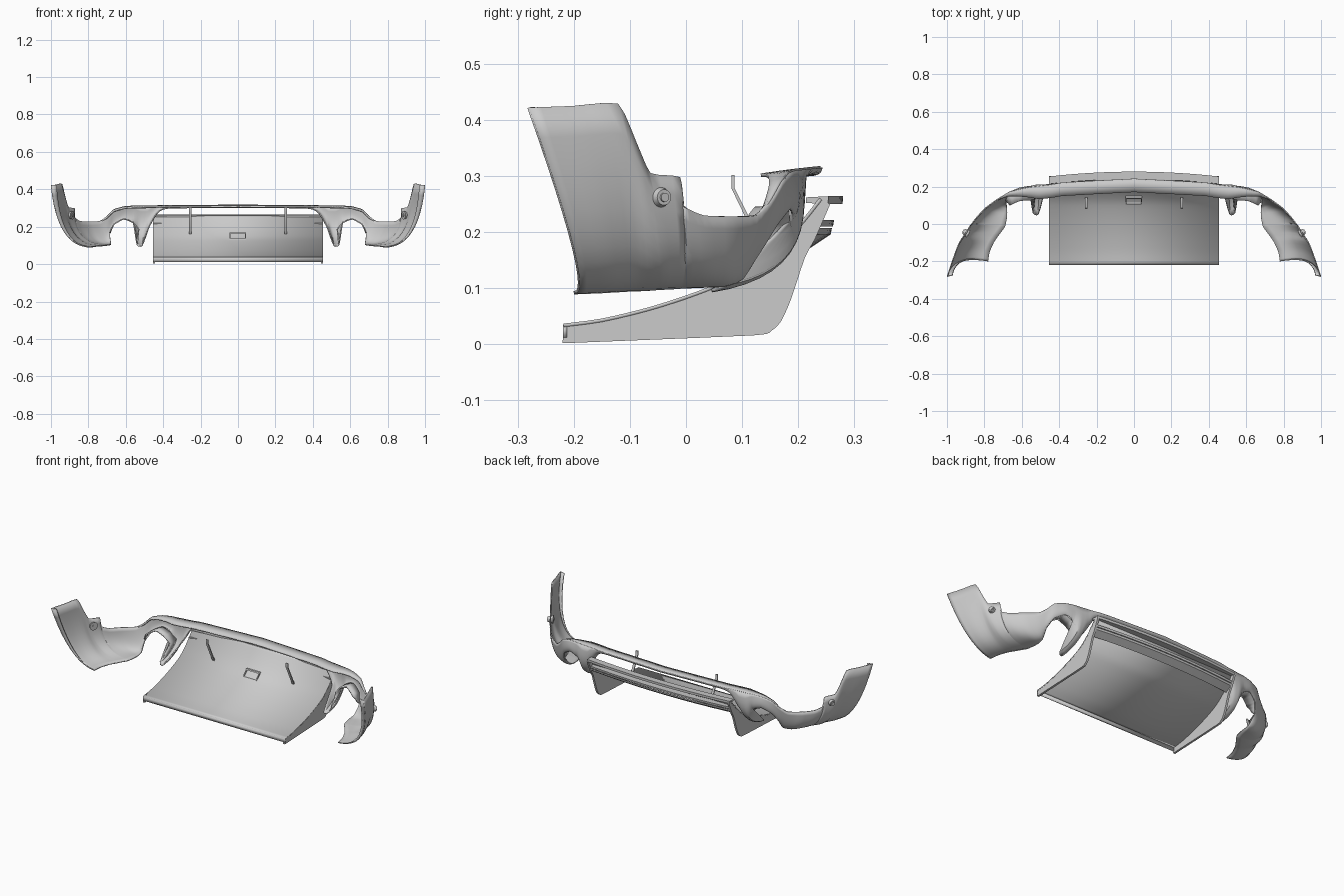
import bpy
import bmesh
from mathutils import Vector

if "Cube" in bpy.data.objects:
    bpy.data.objects.remove(bpy.data.objects["Cube"], do_unlink=True)

grey = bpy.data.materials.new("light grey plastic")
grey.use_nodes = True
colour = (0.6, 0.6, 0.6, 1)
grey.diffuse_color = colour
grey.node_tree.nodes["Principled BSDF"].inputs["Base Color"].default_value = colour


def finish(name, bm, mirror=False, thickness=0.0, angle=0.6):
    """Turn a bmesh into a shaded object, optionally mirrored and thickened."""
    bmesh.ops.recalc_face_normals(bm, faces=bm.faces)
    mesh = bpy.data.meshes.new(name)
    bm.to_mesh(mesh)
    bm.free()
    mesh.materials.append(grey)
    obj = bpy.data.objects.new(name, mesh)
    bpy.context.collection.objects.link(obj)
    if mirror:
        obj.modifiers.new("mirror", "MIRROR").use_clip = True
    if thickness:
        solid = obj.modifiers.new("thickness", "SOLIDIFY")
        solid.thickness = thickness
        solid.offset = 0
    bpy.ops.object.select_all(action="DESELECT")
    obj.select_set(True)
    bpy.context.view_layer.objects.active = obj
    bpy.ops.object.shade_smooth_by_angle(angle=angle)


def sheet(name, rows, closed=False, **options):
    """Skin a grid of points; closed joins each row into a capped loop."""
    bm = bmesh.new()
    grid = [[bm.verts.new(p) for p in row] for row in rows]
    count = len(rows[0])
    for a, b in zip(grid, grid[1:]):
        for i in range(count if closed else count - 1):
            j = (i + 1) % count
            bm.faces.new((a[i], a[j], b[j], b[i]))
    if closed:
        bm.faces.new(grid[0])
        bm.faces.new(grid[-1])
    bmesh.ops.remove_doubles(bm, verts=bm.verts, dist=0.0002)
    finish(name, bm, **options)


def smooth_path(points, tension=0.25, steps=3):
    """Smooth curve through the given points."""
    pts = [Vector(p) for p in points]
    pts = [pts[0]] + pts + [pts[-1]]
    result = []
    for a, b, c, d in zip(pts, pts[1:], pts[2:], pts[3:]):
        m, n = (c - a) * tension, (d - b) * tension
        for k in range(steps):
            t = k / steps
            result.append(b + m * t + (3 * (c - b) - 2 * m - n) * t ** 2
                          + (2 * (b - c) + m + n) * t ** 3)
    return result + [pts[-1]]


# Bumper guide edges, from the wheel arch to the middle
top_edge = [
    (.998, -.28, .422), (.97, -.2, .425), (.943, -.122, .429), (.925, -.09, .36),
    (.908, -.065, .305), (.875, -.012, .298), (.873, -.007, .248), (.845, .03, .23),
    (.8, .08, .228), (.74, .125, .23), (.7, .15, .255), (.665, .17, .29),
    (.61, .185, .306), (.56, .195, .31), (.52, .2, .31), (.48, .205, .311),
    (.46, .207, .311), (.42, .213, .312), (.37, .22, .313), (0, .24, .315)]
belly = [
    (.965, -.16, .085), (.955, -.115, .09), (.93, -.07, .09), (.92, -.045, .09),
    (.905, -.025, .09), (.88, .01, .09), (.857, .012, .092), (.83, .045, .092),
    (.78, .09, .09), (.72, .115, .11), (.7, .135, .17), (.67, .17, .23),
    (.61, .2, .26), (.555, .21, .24), (.535, .24, .13), (.505, .235, .13),
    (.47, .22, .24), (.425, .215, .29), (.37, .22, .303), (0, .24, .305)]
low_edge = [
    (.78, -.2, .092), (.772, -.15, .094), (.75, -.1, .097), (.73, -.07, .098),
    (.715, -.05, .1), (.693, -.02, .102), (.688, -.01, .103), (.68, .03, .105),
    (.678, .06, .107), (.68, .09, .115), (.685, .13, .165), (.663, .16, .213),
    (.61, .183, .242), (.56, .185, .222), (.54, .06, .105), (.512, .05, .1),
    (.475, .18, .2), (.43, .19, .275), (.37, .205, .3), (0, .225, .303)]


def section(top, mid, low, count=12):
    """Rounded bumper section between its two edges."""
    ts = [i / count for i in range(count + 1)]
    return [top * (1 - t) ** 2 + mid * 2 * t * (1 - t) + low * t * t for t in ts]


skin = [section(*guides) for guides in zip(*map(smooth_path, (top_edge, belly, low_edge)))]
sheet("bumper_skin", skin, mirror=True, thickness=0.006)

# Return flange around the wheel arch, fading out at the bottom
arch = skin[0]
sheet("arch_flange", [[p, p + Vector((-.028, .008, 0)) * (1 - i / len(arch))]
                      for i, p in enumerate(arch)], mirror=True, thickness=0.006)

# Flat ledge along the top of the middle span
ledge = []
for row in skin:
    edge = row[0]
    depth = min(0.069, 0.3 * (0.735 - edge.x))
    if depth > 0:
        ledge.append([edge, edge + Vector((0, -depth / 2, -.004)),
                      edge + Vector((0, -depth, -.009))])
sheet("bumper_ledge", ledge, mirror=True, thickness=0.006)

# Wall lining the exhaust opening, tapering at both ends
fin = section(*(Vector(g[14]) for g in (top_edge, belly, low_edge)))
rim = smooth_path(low_edge[10:14]) + fin[5:]
wall = []
for i, p in enumerate(rim):
    depth = 0.06 * min(1, i / 3, (len(rim) - 1 - i) / 4)
    wall.append([p, p - Vector((0, depth, 0))])
sheet("exhaust_wall", wall, mirror=True, thickness=0.007)

# Diffuser panel with turned-down front lip
HALF = 0.455
upper = [(-.218, .034), (-.15, .043), (-.07, .062), (0, .084), (.06, .107),
         (.12, .136), (.17, .177), (.21, .221), (.24, .259)]
profile = smooth_path([(0, y, z) for y, z in upper], tension=0.45)
sheet("diffuser_panel", [[(x, p.y, p.z) for p in profile] for x in (-HALF, HALF)],
      thickness=0.006)
sheet("front_lip", [[(x, -.216, z) for z in (.012, .035)] for x in (-HALF, HALF)],
      thickness=0.007)

# Upright end plates below the panel
under = [(.257, .25), (.23, .188), (.212, .155), (.187, .08), (.17, .042),
         (.152, .024), (.12, .016), (-.22, .002)]
outline = profile + smooth_path([(0, y, z) for y, z in under], tension=0.3)
sheet("end_plates", [[(x, p.y, p.z) for p in outline] for x in (HALF - .012, HALF)],
      closed=True, mirror=True)


# Bowed slats across the rear of the diffuser
def slat(name, shape):
    rows = []
    for i in range(17):
        x = HALF * (i / 8 - 1)
        bow = 0.026 * (x / HALF) ** 2
        rows.append([(x, y - bow, z) for y, z in shape])
    sheet(name, rows, closed=True)


slat("upper_slat", [(.24, .252), (.279, .25), (.28, .264), (.24, .262)])
slat("middle_slat", [(.225, .212), (.262, .21), (.264, .222), (.225, .22)])
slat("lower_slat", [(.222, .172), (.258, .196), (.26, .207), (.222, .186)])

# Support struts between panel and bumper
strut = [(.081, .302), (.081, .278), (.138, .16), (.143, .164), (.086, .28), (.086, .302)]
sheet("support_struts", [[(x, y, z) for y, z in strut] for x in (.248, .262)],
      closed=True, mirror=True)

# Rectangular bracket frame resting on the panel
for name, x0, x1, z0, z1 in (("bracket_top", -.045, .042, .163, .168),
                             ("bracket_bottom", -.045, .042, .132, .137),
                             ("bracket_left", .037, .042, .132, .168),
                             ("bracket_right", -.045, -.04, .132, .168)):
    loop = [(z - .029, z) for z in (z0, z1)] + [(z - .018, z) for z in (z1, z0)]
    sheet(name, [[(x, y, z) for y, z in loop] for x in (x0, x1)], closed=True)

# Round side sensors with a raised centre
aim = Vector((.88, .47, 0)).to_track_quat("Z", "Y")
for name, radius, depth, tip in (("sensor_housing", .023, .03, .014),
                                 ("sensor_button", .009, .038, .008)):
    bm = bmesh.new()
    bmesh.ops.create_cone(bm, cap_ends=True, segments=24, radius1=radius,
                          radius2=tip, depth=depth)
    bmesh.ops.rotate(bm, verts=bm.verts, matrix=aim.to_matrix())
    bmesh.ops.translate(bm, verts=bm.verts, vec=(.898, -.046, .262))
    finish(name, bm, mirror=True)
